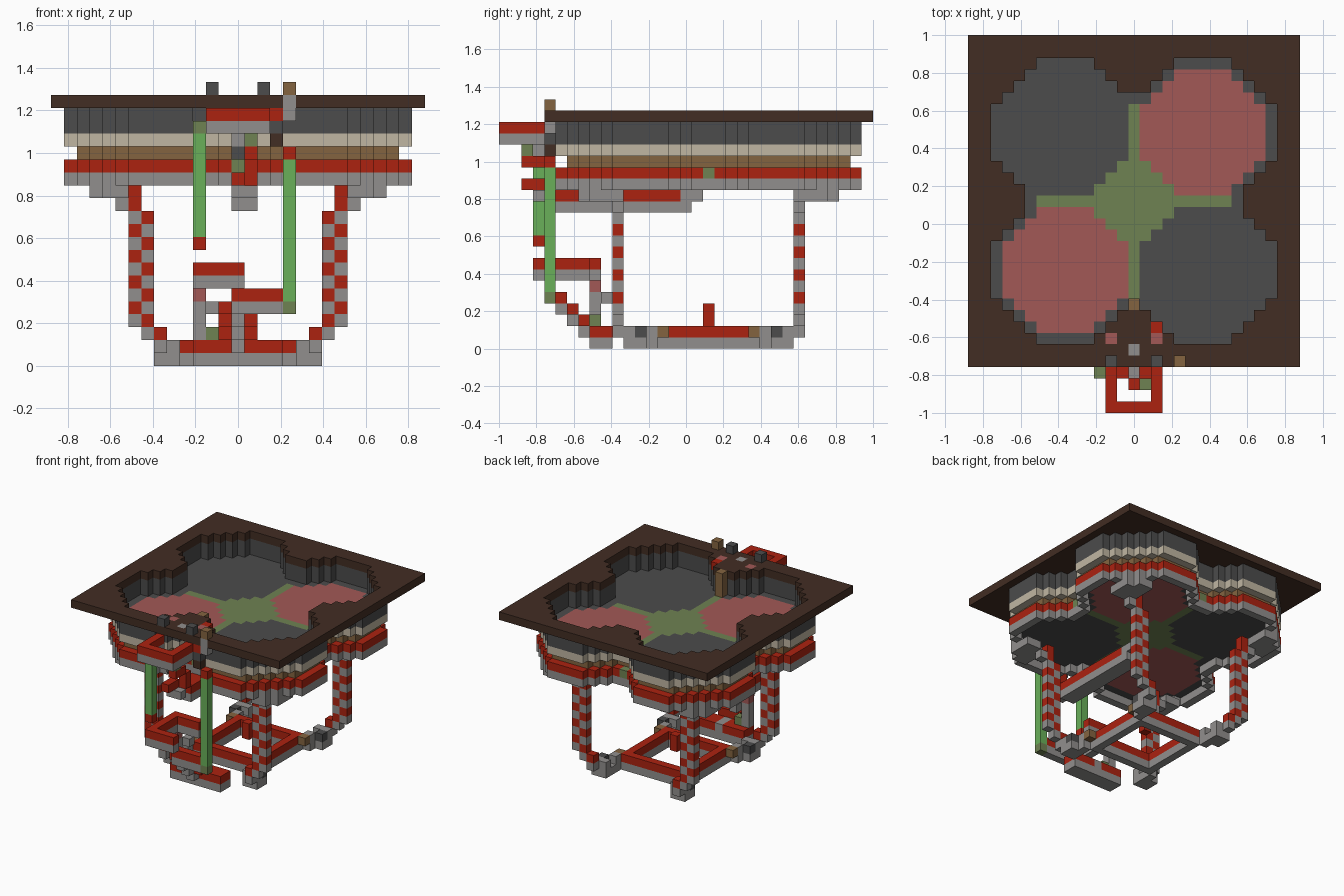
import bpy
import bmesh
from mathutils import Vector

if "Cube" in bpy.data.objects:
    bpy.data.objects.remove(bpy.data.objects["Cube"], do_unlink=True)

U = 2 / 33      # edge of one block
MID = 2         # y of the bowl centre, in blocks

# Flat colours
def linear(c):
    c /= 255
    return c / 12.92 if c <= 0.04 else ((c + 0.055) / 1.055) ** 2.4

COLOURS = {
    "dark_brown": (66, 45, 35), "charcoal": (76, 76, 76), "rose": (162, 88, 86),
    "olive": (111, 130, 82), "red": (172, 34, 16), "stone": (145, 143, 141),
    "cream": (192, 182, 162), "wood": (132, 100, 64), "green": (106, 176, 90),
}
materials = {}
for name, rgb in COLOURS.items():
    m = bpy.data.materials.new(name)
    m.use_nodes = True
    col = (*[linear(c) for c in rgb], 1)
    m.diffuse_color = col
    m.node_tree.nodes["Principled BSDF"].inputs["Base Color"].default_value = col
    materials[name] = m
names = list(COLOURS)

parts = {}
taken = set()

def put(part, colour, x, y, z):
    """Place one block; the first block in a cell stays."""
    if (x, y, z) not in taken:
        taken.add((x, y, z))
        parts.setdefault(part, {})[(x, y, z)] = colour

def box(part, colour, xs, ys, zs):
    """Fill a range of blocks; each argument is one index or a first-last pair."""
    spans = [range(s[0], s[1] + 1) if isinstance(s, tuple) else (s,) for s in (xs, ys, zs)]
    for x in spans[0]:
        for y in spans[1]:
            for z in spans[2]:
                put(part, colour, x, y, z)

# Four-lobed basin outline made of octagons
def octagon(x, y, r):
    dx, dy = abs(abs(x) - 6), abs(abs(y) - 6)
    return max(dx, dy) <= r and dx + dy <= r + 2

def in_bowl(x, y):
    a, b = abs(x), abs(y)
    return octagon(x, y, 6) or a + b <= 4 or (min(a, b) == 0 and max(a, b) <= 9)

SIDES = ((1, 0), (-1, 0), (0, 1), (0, -1))
cells = [(x, y) for x in range(-14, 15) for y in range(-14, 15)]
bowl = {c for c in cells if in_bowl(*c)}
ring = {c for c in cells if c not in bowl
        and any((c[0] + i, c[1] + j) in bowl for i, j in SIDES)}
edge = {c for c in bowl if any((c[0] + i, c[1] + j) not in bowl for i, j in SIDES)}

# Inlays and ornaments on the front of the rim
put("rim_lamp", "stone", 0, -11, 20)
for x, y, c in ((-2, -10, "rose"), (2, -10, "rose"), (2, -9, "red")):
    put("rim_inlay", c, x, y, 20)
for x in (-2, 2):
    put("rim_post", "charcoal", x, -12, 21)
put("rim_post", "wood", 4, -12, 21)
box("rim_post", "stone", 4, -12, (19, 20))
box("inner_post", "wood", 0, -7, (18, 20))

# Square rim
for x, y in cells:
    if (x, y) not in bowl:
        put("rim", "dark_brown", x, y + MID, 20)

# Banded basin wall
for x, y in ring:
    arm = min(abs(x), abs(y)) == 0
    for z, c in ((14, "stone"), (15, "olive" if arm else "red"), (17, "cream"),
                 (18, "charcoal"), (19, "charcoal")):
        put("basin_wall", c, x, y + MID, z)

# Basin floor with a cross and two coloured pools
def floor_colour(x, y):
    a, b = abs(x), abs(y)
    if a + b <= 4 or (min(a, b) == 0 and max(a, b) <= 8):
        return "olive"
    return "rose" if octagon(x, y, 5) and x * y > 0 else "charcoal"

for x, y in bowl:
    for z in (15, 16, 17):
        c = "wood" if z == 16 and (x, y) in edge else floor_colour(x, y)
        put("basin_floor", c, x, y + MID, z)

# Four checkered legs with brackets and feet
for sx in (-1, 1):
    for sy in (-1, 1):
        def at(part, c, x, y, z):
            put(part, c, sx * x, sy * y + MID, z)
        for z in range(3, 13):
            at("leg", "stone" if z % 2 else "red", 8, 8, z)
        for z in range(2, 12):
            at("leg", "red" if z % 2 else "stone", 7, 8, z)
        at("leg", "red", 8, 8, 13)
        at("leg_bracket", "stone", 9, 8, 12)
        for x in range(9, 12):
            for y in range(8, 12):
                if 18 <= x + y <= 21:
                    at("leg_bracket", "stone", x, y, 13)
        at("foot", "red", 6, 8, 2)
        for x, y in ((5, 5), (5, 6), (5, 7), (6, 6), (6, 7)):
            at("foot", "stone", x, y, 0)
        for x, y, c in ((5, 4, "wood"), (5, 5, "stone"), (6, 6, "charcoal"),
                        (6, 7, "stone"), (6, 8, "stone"), (5, 7, "stone")):
            at("foot", c, x, y, 1)

# Square base frame and centre post
for z, c in ((0, "stone"), (1, "red")):
    for s in (-1, 1):
        box("base_frame", c, 4 * s, (MID - 4, MID + 4), z)
        box("base_frame", c, (-4, 4), 4 * s + MID, z)
box("centre_post", "red", 0, MID, (2, 3))

# Front step block and stairs
box("front_base", "stone", 0, (-8, -7), (0, 1))
box("front_base", "stone", (-3, 3), (-8, -7), 0)
box("front_base", "red", (-3, 3), (-8, -7), 1)
for i in range(1, 4):
    box("stairs", "stone", 0, -8 - i, i)
    box("stairs", "red", 0, -8 - i, i + 1)
    put("stairs", "red", 1 if i < 3 else -1, -8 - i, i + 1)
for s in (-1, 1):
    put("stairs", "red", s, -9, 2)
    put("stairs", "red", s, -10, 3)

# Raised walkways
for z, c in ((4, "stone"), (5, "red")):
    box("low_walkway", c, (0, 3), -12, z)
for z, c in ((6, "stone"), (7, "red")):
    box("high_walkway", c, -3, (-13, -8), z)
    box("high_walkway", c, (-3, 0), -13, z)
    box("high_walkway", c, (-3, 0), -8, z)
box("walkway_post", "olive", -2, -8, 2)
box("walkway_post", "stone", -3, -8, (2, 4))
put("walkway_post", "rose", -3, -8, 5)
put("walkway_post", "stone", -2, -7, 4)

# Two tall green columns
put("right_column", "olive", 4, -12, 4)
box("right_column", "green", 4, -12, (5, 15))
put("right_column", "red", 4, -12, 16)
put("left_column", "red", -3, -13, 9)
box("left_column", "green", -3, -13, (10, 17))
put("left_column", "olive", -3, -13, 18)

# Front balcony ring
for z, c in ((18, "stone"), (19, "red")):
    for s in (-2, 2):
        box("balcony", c, s, (-16, -13), z)
    box("balcony", c, (-2, 2), -16, z)
for z, c in ((17, "dark_brown"), (18, "charcoal"), (19, "red")):
    put("balcony_side", c, 3, -12, z)

# Spiral blocks below the balcony
for x, y, z, c in ((0, -13, 17, "stone"), (1, -14, 17, "olive"), (1, -14, 16, "red"),
                   (0, -13, 16, "charcoal"), (1, -13, 16, "red"), (1, -12, 15, "red")):
    put("spiral", c, x, y, z)
box("spiral", "red", 0, (-14, -13), 14)
box("spiral", "stone", (0, 1), -13, 13)
put("spiral", "red", 1, -12, 14)

# Feed channel under the basin
box("feed_channel", "stone", (0, 1), (-11, 0), 12)
box("feed_channel", "red", 0, (-12, -1), 13)
box("feed_channel", "red", 1, (-11, -1), 13)
box("feed_channel", "stone", (0, 1), (0, 1), 13)

# Turn blocks into meshes, keeping only exposed faces
def build(name, blocks):
    bm = bmesh.new()
    verts = {}

    def vert(p):
        key = tuple(round(2 * v) for v in p)
        if key not in verts:
            verts[key] = bm.verts.new(Vector(p) * U)
        return verts[key]

    for cell, colour in blocks.items():
        centre = Vector(cell) + Vector((0, 0, 0.5))
        for axis in range(3):
            for sign in (-1, 1):
                n = Vector((0, 0, 0))
                n[axis] = sign
                if tuple(int(c + d) for c, d in zip(cell, n)) in taken:
                    continue
                a = Vector((0, 0, 0))
                a[(axis + 1) % 3] = 0.5
                b = n.cross(a)
                mid = centre + n / 2
                f = bm.faces.new([vert(mid + o) for o in (a + b, b - a, -a - b, a - b)])
                f.material_index = names.index(colour)
    mesh = bpy.data.meshes.new(name)
    bm.to_mesh(mesh)
    bm.free()
    for n in names:
        mesh.materials.append(materials[n])
    bpy.context.collection.objects.link(bpy.data.objects.new(name, mesh))

for name, blocks in parts.items():
    build(name, blocks)
